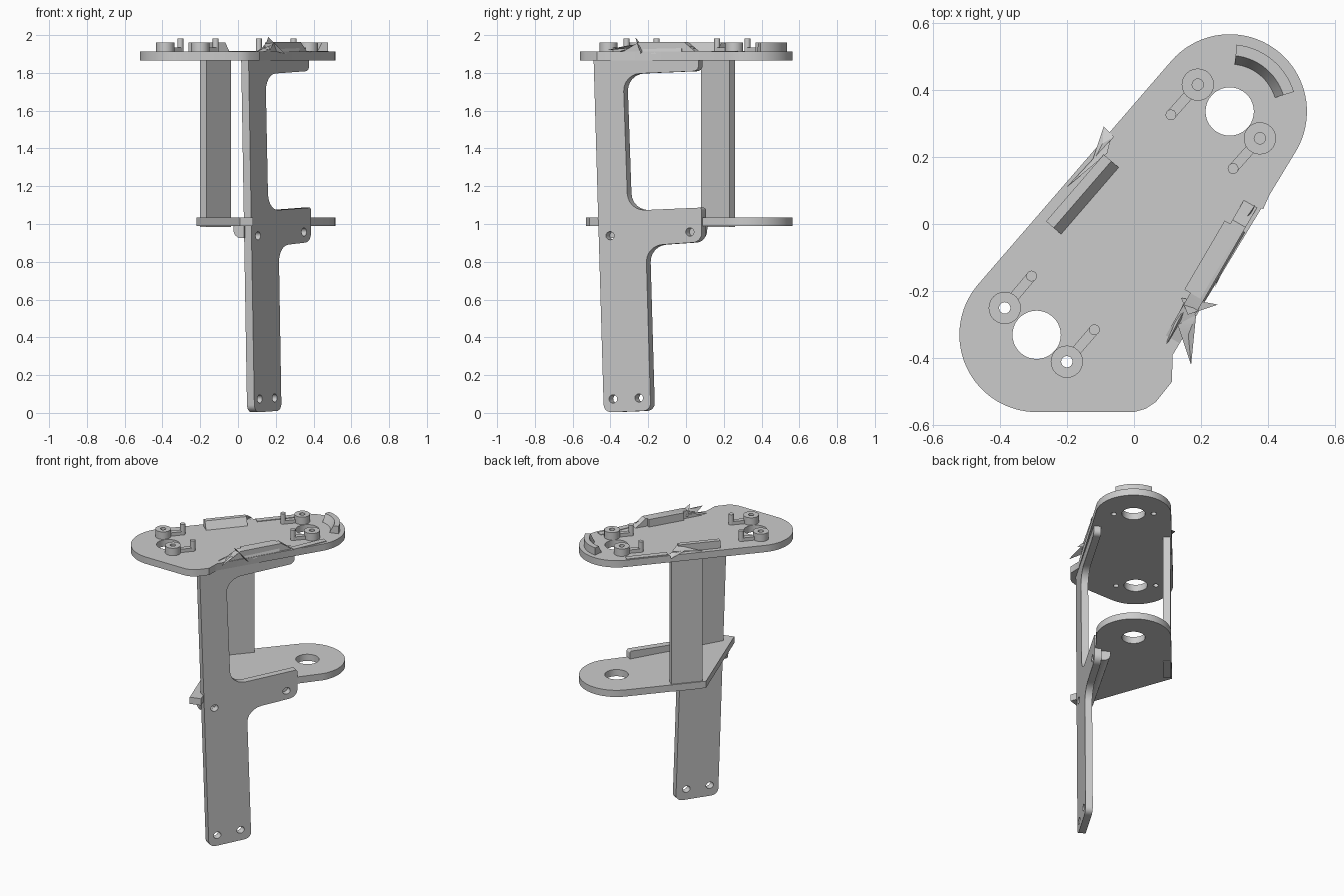
import bpy, bmesh, math
from mathutils import Vector

cube = bpy.data.objects.get("Cube")
if cube:
    bpy.data.objects.remove(cube)

GREY = (0.6, 0.6, 0.6, 1)
grey = bpy.data.materials.new("plain_grey")
grey.use_nodes = True
grey.diffuse_color = GREY
grey.node_tree.nodes["Principled BSDF"].inputs["Base Color"].default_value = GREY
made = []


def finish(name, bm):
    bmesh.ops.recalc_face_normals(bm, faces=bm.faces[:])
    mesh = bpy.data.meshes.new(name)
    bm.to_mesh(mesh)
    bm.free()
    mesh.materials.append(grey)
    obj = bpy.data.objects.new(name, mesh)
    bpy.context.collection.objects.link(obj)
    made.append(obj)


def arc(cx, cy, r, a0, a1, n=24):
    angles = [math.radians(a0 + (a1 - a0) * i / n) for i in range(n + 1)]
    return [(cx + r * math.cos(a), cy + r * math.sin(a)) for a in angles]


def circle(cx, cy, r, n=24):
    return arc(cx, cy, r, 0, 360, n)[:-1]


def rounded(corners, n=6):
    """Outline from (a, b, radius) corners, with each corner filleted."""
    out = []
    for i, (a, b, r) in enumerate(corners):
        p = Vector((a, b))
        if r == 0:
            out.append((a, b))
            continue
        d0 = (Vector(corners[i - 1][:2]) - p).normalized()
        d1 = (Vector(corners[(i + 1) % len(corners)][:2]) - p).normalized()
        half = d0.angle(d1) / 2
        mid = p + (d0 + d1).normalized() * (r / math.sin(half))
        start = (p + d0 * (r / math.tan(half)) - mid).normalized()
        end = (p + d1 * (r / math.tan(half)) - mid).normalized()
        for k in range(n + 1):
            out.append(tuple(mid + start.slerp(end, k / n).normalized() * r))
    return out


def plate(name, loops, place, thickness):
    """Extrude an outline (first loop) with holes (other loops)."""
    bm = bmesh.new()
    edges = []
    for loop in loops:
        vs = [bm.verts.new(place(*p)) for p in loop]
        edges += [bm.edges.new((v, vs[i - 1])) for i, v in enumerate(vs)]
    bmesh.ops.triangle_fill(bm, edges=edges, use_beauty=True)
    new = bmesh.ops.extrude_face_region(bm, geom=bm.faces[:])["geom"]
    bmesh.ops.translate(bm, verts=[v for v in new if isinstance(v, bmesh.types.BMVert)],
                        vec=Vector(thickness))
    finish(name, bm)


def loft(name, bottom, top, z0, z1):
    """Solid between two outlines with the same number of points."""
    bm = bmesh.new()
    lo = [bm.verts.new((x, y, z0)) for x, y in bottom]
    hi = [bm.verts.new((x, y, z1)) for x, y in top]
    bm.faces.new(lo)
    bm.faces.new(hi)
    for i in range(len(lo)):
        bm.faces.new((lo[i - 1], lo[i], hi[i], hi[i - 1]))
    finish(name, bm)


def flat(z):
    return lambda x, y: (x, y, z)


def strip(p, q, width):
    """Rectangle from edge p-q, widened to its right-hand side."""
    p, q = Vector(p), Vector(q)
    d = (q - p).normalized()
    side = Vector((d.y, -d.x)) * width
    return [tuple(v) for v in (p, q, q + side, p + side)]


# Shared layout: two round ends and the slanted side plane
BACK, FRONT, END_R, HOLE_R = (0.285, 0.335), (-0.29, -0.33), 0.23, 0.072
OUT = Vector((0.866, -0.5, 0))
T = 0.045


def side_plane(y, z, w=0.0):
    return Vector((0.09 + (y + 0.43) * 0.577, y, z)) + OUT * w


back_end = arc(*BACK, END_R, -30, 139, 36)
bosses = [(0.19, 0.415), (0.375, 0.255), (-0.385, -0.25), (-0.2, -0.41)]
posts = [(0.11, 0.325), (0.295, 0.165), (-0.305, -0.155), (-0.118, -0.315)]
Z_TOP = 1.912

# Top plate
outline = back_end + arc(*FRONT, END_R, 139, 270, 30)
outline += [(0.0, -0.56), (0.035, -0.55), (0.065, -0.53), (0.113, -0.47), (0.115, -0.39)]
holes = [circle(*BACK, HOLE_R, 36), circle(*FRONT, HOLE_R, 36)]
holes += [circle(x, y, 0.017, 16) for x, y in bosses]
plate("top_plate", [outline] + holes, flat(1.866), (0, 0, Z_TOP - 1.866))

# Bosses with a low arm to a locating post
for (bx, by), (px, py) in zip(bosses, posts):
    plate("screw_boss", [circle(bx, by, 0.048), circle(bx, by, 0.017, 16)],
          flat(Z_TOP - 0.002), (0, 0, 0.052))
    plate("locating_post", [circle(px, py, 0.016, 16)], flat(Z_TOP - 0.002), (0, 0, 0.072))
    d = (Vector((px, py)) - Vector((bx, by))).normalized()
    side = Vector((d.y, -d.x)) * 0.015
    start = Vector((bx, by)) + d * 0.044 - side
    bar = strip(start, Vector((px, py)) - side, 0.03)
    loft("boss_arm", bar, bar, Z_TOP - 0.002, 1.935)

# Curved stop with a sloped inner face
outer = arc(*BACK, 0.2, 17, 84, 14)
loft("curved_stop", outer + arc(*BACK, 0.14, 84, 17, 14),
     outer + arc(*BACK, 0.167, 84, 17, 14), Z_TOP - 0.002, 1.962)

# Straight stops with sloped inner faces
left_p, left_q = (-0.262, 0.008), (-0.09, 0.207)
loft("left_stop", strip(left_p, left_q, 0.06), strip(left_p, left_q, 0.03), Z_TOP - 0.002, 1.962)
right_p, right_q = (0.15, -0.195), (0.27, 0.01)
loft("right_stop", strip(right_p, right_q, 0.07), strip(right_p, right_q, 0.055),
     Z_TOP - 0.002, 1.963)

# Thin edge strips
for p, q in [((-0.06, 0.275), (0.11, 0.475)), ((0.35, 0.06), (0.445, 0.275))]:
    bar = strip(p, q, 0.038)
    loft("edge_strip", bar, bar, Z_TOP - 0.002, Z_TOP + 0.004)

# Side plate with leg, window, lower arm and top tab
profile = rounded([
    (-0.435, 0.002, 0.04), (-0.187, 0.012, 0.04), (-0.212, 0.885, 0.09),
    (0.083, 0.905, 0.05), (0.083, 1.087, 0.012), (-0.308, 1.07, 0.09),
    (-0.333, 1.793, 0.09), (0.066, 1.81, 0.03), (0.066, 1.895, 0),
    (0.04, 1.92, 0), (-0.01, 1.963, 0), (-0.25, 1.963, 0),
    (-0.33, 1.915, 0), (-0.45, 1.9, 0), (-0.489, 1.868, 0)])
bolt_holes = [circle(y, z, 0.022, 16) for y, z in
              [(-0.386, 0.074), (-0.249, 0.079), (-0.402, 0.938), (0.02, 0.958)]]
plate("side_plate", [profile] + bolt_holes, side_plane, OUT * -T)

# Lower shelf, reaching to a small lug at the front of the leg
shelf = back_end + [(-0.22, 0.1), (0.01, -0.53), (0.08, -0.51), (0.06, -0.45), (0.36, 0.06)]
plate("lower_shelf", [shelf, circle(*BACK, HOLE_R, 36)], flat(0.99), (0, 0, T))

# Rounded rib under the shelf against the side plate
rib = rounded([(-0.04, 0.925, 0), (-0.04, 0.992, 0), (-0.105, 0.992, 0), (-0.105, 0.925, 0.045)])
plate("shelf_rib", [rib], lambda w, z: side_plane(-0.47, z, w),
      side_plane(0.06, 0) - side_plane(-0.47, 0))

# Upright strut between the shelf and the top plate
strut = strip((-0.202, 0.11), (-0.072, 0.26), T)
loft("strut", strut, strut, 0.985, 1.87)

# Ragged thin shards along the plate edges
shards = [
    [(0.08, -0.39, 1.9), (0.145, -0.24, 1.94), (0.19, -0.2, 1.96)],
    [(0.17, -0.42, 1.92), (0.13, -0.3, 1.93), (0.185, -0.27, 1.95)],
    [(0.25, -0.24, 1.9), (0.14, -0.22, 1.93), (0.16, -0.27, 1.99)],
    [(0.36, 0.055, 1.93), (0.24, -0.19, 1.9), (0.3, -0.03, 1.96)],
    [(-0.2, 0.11, 1.915), (-0.07, 0.25, 1.93), (-0.08, 0.21, 1.96)],
    [(-0.09, 0.29, 1.9), (-0.06, 0.26, 1.92), (-0.13, 0.17, 1.93)],
]
for tri in shards:
    bm = bmesh.new()
    lo = [bm.verts.new(p) for p in tri]
    tip = bm.verts.new(sum((Vector(p) for p in tri), Vector()) / 3 + Vector((0, 0, 0.008)))
    bm.faces.new(lo)
    for i in range(3):
        bm.faces.new((lo[i - 1], lo[i], tip))
    finish("edge_shard", bm)

# Smooth the curved walls, keep edges sharp
bpy.ops.object.select_all(action="DESELECT")
for obj in made:
    obj.select_set(True)
bpy.context.view_layer.objects.active = made[0]
bpy.ops.object.shade_smooth_by_angle(angle=math.radians(30))
